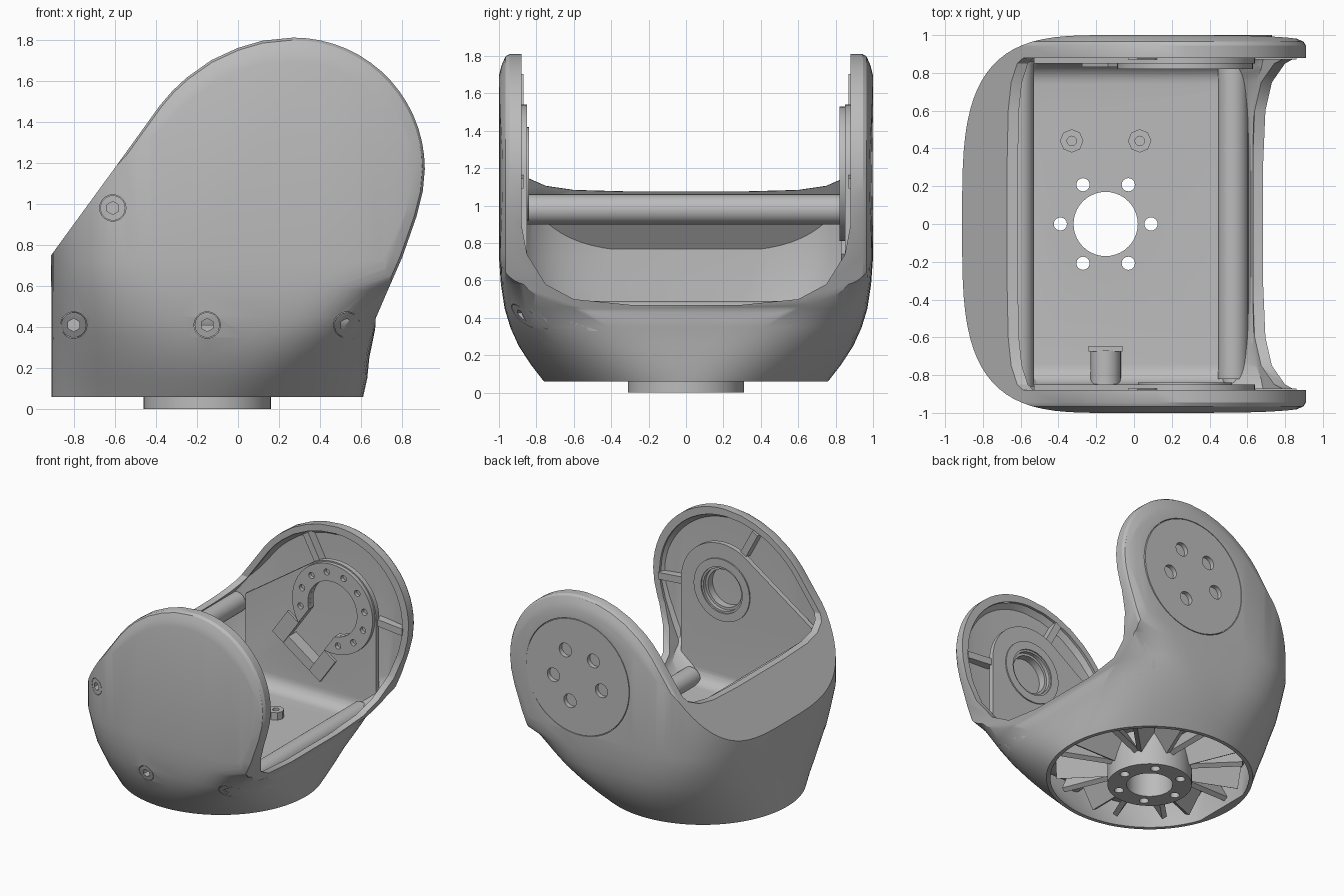
import bpy, bmesh, math
from mathutils import Vector, Matrix

old = bpy.data.objects.get("Cube")
if old:
    bpy.data.objects.remove(old, do_unlink=True)

grey = bpy.data.materials.new("plain grey")
grey.diffuse_color = (0.5, 0.5, 0.5, 1)
grey.use_nodes = True
grey.node_tree.nodes["Principled BSDF"].inputs["Base Color"].default_value = (0.5, 0.5, 0.5, 1)


# ---------- helpers ----------
def make(name, bm):
    bmesh.ops.recalc_face_normals(bm, faces=bm.faces)
    me = bpy.data.meshes.new(name)
    bm.to_mesh(me)
    bm.free()
    me.materials.append(grey)
    ob = bpy.data.objects.new(name, me)
    bpy.context.collection.objects.link(ob)
    return ob


def loft(name, rings):
    bm = bmesh.new()
    rows = [[bm.verts.new(p) for p in r] for r in rings]
    for a, b in zip(rows, rows[1:]):
        for i in range(len(a)):
            j = (i + 1) % len(a)
            bm.faces.new((a[i], a[j], b[j], b[i]))
    bm.faces.new(rows[0])
    bm.faces.new(rows[-1])
    return make(name, bm)


def rod(name, p0, p1, r, seg=32):
    p0, p1 = Vector(p0), Vector(p1)
    d = p1 - p0
    bm = bmesh.new()
    m = Matrix.Translation((p0 + p1) / 2) @ d.to_track_quat('Z', 'Y').to_matrix().to_4x4()
    bmesh.ops.create_cone(bm, cap_ends=True, segments=seg, radius1=r, radius2=r,
                          depth=d.length, matrix=m)
    return make(name, bm)


def box(name, centre, size, rot=None):
    bm = bmesh.new()
    m = Matrix.Translation(centre) @ (rot or Matrix()) @ Matrix.Diagonal((*size, 1))
    bmesh.ops.create_cube(bm, size=1, matrix=m)
    return make(name, bm)


def boolean(a, b, op='DIFFERENCE', keep=False):
    mod = a.modifiers.new("cut", 'BOOLEAN')
    mod.operation, mod.object, mod.solver = op, b, 'EXACT'
    bpy.context.view_layer.objects.active = a
    bpy.ops.object.modifier_apply(modifier="cut")
    if not keep:
        bpy.data.objects.remove(b, do_unlink=True)


def tube(name, p0, p1, r, hole, seg=32, hseg=32):
    ob = rod(name, p0, p1, r, seg)
    e = (Vector(p1) - Vector(p0)).normalized() * 0.01
    boolean(ob, rod("bore", Vector(p0) - e, Vector(p1) + e, hole, hseg))
    return ob


# ---------- outer body volume ----------
CX, CZ = 0.27, 1.17                       # pivot axis of the two cheeks
side = [(0.62, -1.0), (0.67, 0.44), (0.73, 0.58), (0.8, 0.74), (0.87, 0.94), (0.9, 1.06)]
side += [(CX + 0.64 * math.cos(math.radians(a)), CZ + 0.64 * math.sin(math.radians(a)))
         for a in range(0, 95, 6)]
side += [(0.12, 1.795), (0.0, 1.76), (-0.13, 1.7), (-0.25, 1.615), (-0.32, 1.55), (-0.38, 1.48),
         (-0.6, 1.175), (-0.91, 0.75), (-0.91, -1.0)]

# z, centre x, left reach, right reach, half depth, left power, right power
levels = [(0.06, -0.15, 0.76, 0.76, 0.76, 2, 2), (0.15, -0.13, 0.78, 0.76, 0.83, 2.1, 2.4),
          (0.25, -0.11, 0.80, 0.75, 0.895, 2.3, 3), (0.35, -0.1, 0.81, 0.76, 0.94, 2.5, 4),
          (0.45, -0.1, 0.81, 0.78, 0.97, 2.8, 5.5), (0.58, -0.1, 0.81, 0.92, 0.99, 3.1, 6),
          (0.72, -0.1, 0.81, 1.4, 1.0, 3.5, 6), (2.0, -0.1, 0.81, 1.4, 1.0, 3.5, 6)]


def body(name, off, cheeks):
    rings = []
    for z, cx, l, r, b, nl, nr in levels:
        ring = []
        o = off * min(1, 0.5 + (z - 0.06) * 2.5)      # wall thins toward the base opening
        for i in range(80):
            t = 2 * math.pi * (i + 0.5) / 80
            c, s = math.cos(t), math.sin(t)
            n, a = (nr, r) if c > 0 else (nl, l)
            ring.append((cx + (a - o) * math.copysign(abs(c) ** (2 / n), c),
                         (b - o) * math.copysign(abs(s) ** (2 / n), s), z))
        rings.append(ring)
    if off:
        rings.insert(0, [(x, y, -0.1) for x, y, z in rings[0]])
    ob = loft(name, rings)
    prof = cheeks + [(-y, s) for y, s in reversed(cheeks)]
    cut = loft("side_profile", [[(0.1 + (x - 0.1) * s, y, 1 + (z - 1) * s) for x, z in side]
                                for y, s in prof])
    boolean(ob, cut, 'INTERSECT')
    return ob


shell = body("outer_shell", 0, [(-1.0, 0.86), (-0.985, 0.93), (-0.965, 0.985), (-0.945, 1.0)])
envelope = shell.copy()
envelope.data = shell.data.copy()
bpy.context.collection.objects.link(envelope)
boolean(shell, body("hollow", 0.06, [(-0.945, 0.88), (-0.9, 0.93)]))

# saddle-shaped opening between the cheeks, low at +x and high at -x
half = [(0.88, 0.44), (0.85, 0.28), (0.75, 0.12), (0.6, 0.04), (0.3, 0.01)]
rings = []
for x, b, k in [(1.3, 0.46, 1), (0.5, 0.46, 1), (-0.55, 1.07, 0.28), (-1.3, 1.09, 0.28)]:
    pts = [(0.88, 2.3)] + [(y, b + k * h) for y, h in half]
    rings.append([(x, y, z) for y, z in pts] + [(x, -y, z) for y, z in reversed(pts)])
boolean(shell, loft("opening", rings))

# screws in the front face, trimmed flush with the skin
for x, z, y in [(-0.61, 0.98, -0.8), (-0.8, 0.41, -0.48), (-0.15, 0.41, -0.82), (0.53, 0.41, -0.7)]:
    boolean(shell, rod("screw_hole", (x, -1.1, z), (x, y, z), 0.064))
    screw = tube("screw", (x, -1.05, z), (x, y, z), 0.061, 0.032, 32, 6)
    boolean(screw, envelope, 'INTERSECT', keep=True)
    rod("screw_seat", (x, y - 0.04, z), (x, y, z), 0.04, 16)

# round cover with five blind holes on the rear cheek
boolean(shell, rod("cover_seat", (CX, 0.965, CZ), (CX, 1.1, CZ), 0.465, 64))
cover = rod("rear_cover", (CX, 0.96, CZ), (CX, 1.0, CZ), 0.46, 64)
for deg in (60, 130, 194, 288, 350):
    a = math.radians(deg)
    x, z = CX + 0.22 * math.cos(a), CZ + 0.22 * math.sin(a)
    boolean(cover, rod("cover_hole", (x, 0.9, z), (x, 1.1, z), 0.055, 20))

# ---------- inner U bracket ----------
u_out, u_in = [], []
for i in range(7):
    a = math.radians(15 * i)
    u_out.append((0.74 + 0.15 * math.cos(a), 0.48 - 0.15 * math.sin(a)))
    u_in.append((0.74 + 0.11 * math.cos(a), 0.49 - 0.11 * math.sin(a)))
inner = [(0.85, 2)] + u_in
u = [(0.89, 2)] + u_out
u = u + [(-y, z) for y, z in reversed(u)] + [(-y, z) for y, z in inner] + list(reversed(inner))
bracket = loft("inner_bracket", [[(x, y, z) for y, z in u] for x in (-0.53, 0.64)])
plate = [(-0.53, 0.2), (0.64, 0.2)]
plate += [(CX + 0.37 * math.cos(math.radians(a)), CZ + 0.37 * math.sin(math.radians(a)))
          for a in range(0, 127, 6)] + [(-0.53, 1.07)]
boolean(bracket, loft("plate_outline", [[(x, y, z) for x, z in plate] for y in (-0.95, 0.95)]),
        'INTERSECT')
boolean(bracket, envelope, 'INTERSECT', keep=True)

# front bearing seat
boolean(bracket, rod("bearing_hole", (CX, -0.95, CZ), (CX, -0.8, CZ), 0.17))
tube("front_bearing_ring", (CX, -0.9, CZ), (CX, -0.84, CZ), 0.25, 0.185, 40, 40)
tube("front_bearing_lip", (CX, -0.94, CZ), (CX, -0.88, CZ), 0.2, 0.15, 40, 40)

# rear motor ring with a slanted slot, tabs and foot
ring = tube("rear_motor_ring", (CX, 0.82, CZ), (CX, 0.88, CZ), 0.36, 0.22, 48, 48)
boolean(bracket, rod("motor_hole", (CX, 0.8, CZ), (CX, 0.95, CZ), 0.22))
ang = math.radians(35)
rot = Matrix.Rotation(ang, 4, 'Y')
along = Vector((-math.sin(ang), 0, -math.cos(ang)))
across = Vector((math.cos(ang), 0, -math.sin(ang)))
hub = Vector((CX, 0.86, CZ))
for ob in (ring, bracket):
    boolean(ob, box("slot", hub + along * 0.29, (0.28, 0.2, 0.58), rot))
for s in (-1, 1):
    box("motor_tab", hub + along * 0.46 + across * 0.2 * s + Vector((0, -0.01, 0)),
        (0.12, 0.04, 0.24), rot)
box("motor_foot", hub + along * 0.55 + Vector((0, 0.03, 0)), (0.28, 0.1, 0.08), rot)
for i in range(12):
    a = math.radians(30 * i + 10)
    if not 205 < 30 * i + 10 < 265:
        x, z = CX + 0.29 * math.cos(a), CZ + 0.29 * math.sin(a)
        boolean(ring, rod("ring_hole", (x, 0.8, z), (x, 0.85, z), 0.025, 12))

# ribs from the bracket plates to the cheek rims
for s in (-1, 1):
    for deg in (-5, 118):
        a = math.radians(deg)
        box("cheek_rib", (CX + 0.47 * math.cos(a), 0.91 * s, CZ + 0.47 * math.sin(a)),
            (0.24, 0.08, 0.055), Matrix.Rotation(-a, 4, 'Y'))

# tie bars and floor fittings
rod("upper_tie_bar", (-0.61, -0.86, 0.98), (-0.61, 0.86, 0.98), 0.08)
lower_bar = rod("lower_tie_bar", (0.525, -0.82, 0.41), (0.525, 0.82, 0.41), 0.08)
boolean(lower_bar, envelope, 'INTERSECT')
rod("front_screw_boss", (-0.15, -0.87, 0.41), (-0.15, -0.67, 0.41), 0.08)
box("front_boss_block", (-0.15, -0.66, 0.42), (0.18, 0.03, 0.12))
for x in (-0.33, 0.03):
    tube("floor_nut", (x, 0.44, 0.37), (x, 0.44, 0.44), 0.062, 0.025, 8, 12)

# ---------- turntable hub and fins below ----------
HX = -0.15
ceiling = rod("base_ceiling", (HX, 0, 0.29), (HX, 0, 0.335), 0.72, 64)
hub_ob = rod("base_hub", (HX, 0, 0.0), (HX, 0, 0.385), 0.31, 64)
for ob in (bracket, ceiling, hub_ob):
    boolean(ob, rod("hub_bore", (HX, 0, -0.1), (HX, 0, 0.6), 0.17, 40))
    for i in range(6):
        a = math.radians(60 * i)
        x, y = HX + 0.24 * math.cos(a), 0.24 * math.sin(a)
        boolean(ob, rod("bolt_hole", (x, y, -0.1), (x, y, 0.6), 0.035, 16))
for i in range(16):
    a = 2 * math.pi * i / 16
    tilt = math.radians(30 if i % 2 else -30)
    r = Matrix.Rotation(a, 4, 'Z') @ Matrix.Rotation(tilt, 4, 'X')
    box("base_fin", (HX + 0.49 * math.cos(a), 0.49 * math.sin(a), 0.2), (0.4, 0.04, 0.2), r)

# ---------- shading ----------
bpy.ops.object.select_all(action='DESELECT')
for ob in bpy.context.collection.objects:
    if ob.type == 'MESH':
        ob.select_set(True)
        bpy.context.view_layer.objects.active = ob
bpy.ops.object.shade_smooth_by_angle(angle=math.radians(30))
